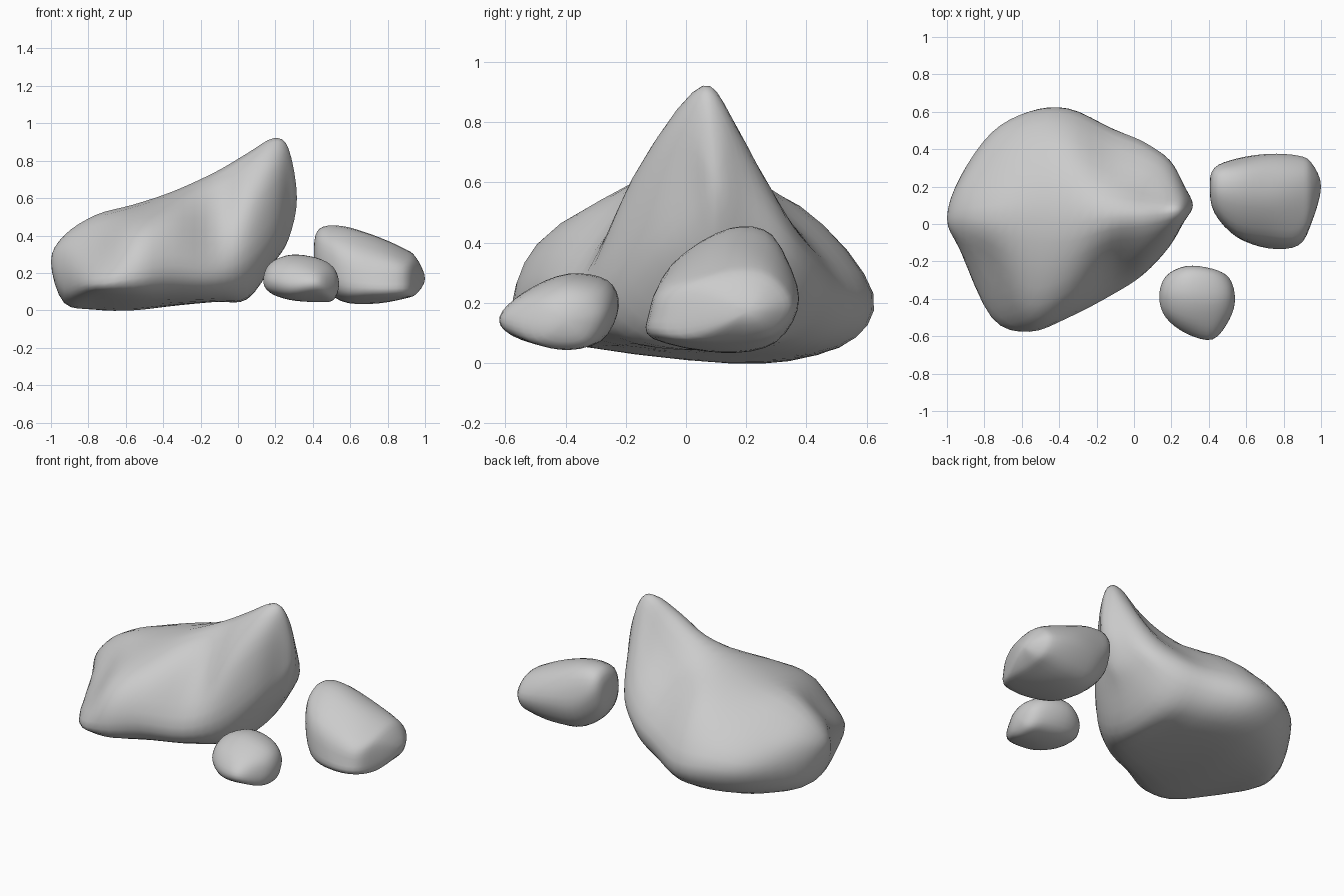
import bpy, bmesh
from mathutils import Vector


def spline(a, b, c, d, t):
    return 0.5 * (2 * b + (c - a) * t + (2 * a - 5 * b + 4 * c - d) * t * t
                  + (3 * b - a - 3 * c + d) * t ** 3)


def rock(name, start, stations, end, around=4, along=4):
    """Smooth loft through (y, z) sections along x, closed at two end points.
    Section order: front foot, front side, front shoulder, top,
    back shoulder, back side, back foot, underside."""
    n = 8
    rings = [[Vector((s[0], s[1 + 2 * i], s[2 + 2 * i])) for i in range(n)] for s in stations]
    # refine every section around its loop
    fine = []
    for r in rings:
        fine.append([spline(r[i - 1], r[i], r[(i + 1) % n], r[(i + 2) % n], k / around)
                     for i in range(n) for k in range(around)])
    m = n * around
    flip = lambda r: r[m // 2:] + r[:m // 2]
    tip0, tip1 = Vector(start), Vector(end)
    # mirrored sections beyond the tips make the ends round
    seq = [flip(fine[0]), [tip0] * m] + fine + [[tip1] * m, flip(fine[-1])]
    bm = bmesh.new()
    loops = []
    for j in range(1, len(seq) - 2):
        for k in range(along):
            if j == 1 and k == 0:
                continue
            loops.append([bm.verts.new(spline(seq[j - 1][i], seq[j][i], seq[j + 1][i],
                                              seq[j + 2][i], k / along)) for i in range(m)])
    for a, b in zip(loops, loops[1:]):
        for i in range(m):
            bm.faces.new((a[i], a[(i + 1) % m], b[(i + 1) % m], b[i]))
    for loop, tip in ((loops[0], tip0), (loops[-1], tip1)):
        v = bm.verts.new(tip)
        for i in range(m):
            bm.faces.new((loop[i], loop[(i + 1) % m], v))
    bmesh.ops.recalc_face_normals(bm, faces=bm.faces)
    for f in bm.faces:
        f.smooth = True
    me = bpy.data.meshes.new(name)
    bm.to_mesh(me)
    bm.free()
    ob = bpy.data.objects.new(name, me)
    bpy.context.collection.objects.link(ob)
    return ob


# large boulder rising to a leaning peak
rock("large_boulder", (-1.0, 0.03, 0.26), [
    (-.93, -.10, .09, -.14, .20, -.08, .34, .04, .40, .19, .34, .25, .22, .20, .09, .06, .04),
    (-.76, -.40, .09, -.49, .17, -.24, .36, .02, .51, .34, .385, .49, .22, .37, .045, .13, .005),
    (-.56, -.46, .08, -.575, .21, -.43, .43, .02, .565, .38, .46, .60, .24, .49, .05, .15, .00),
    (-.35, -.37, .08, -.50, .24, -.36, .49, .00, .635, .38, .52, .615, .23, .50, .055, .12, .025),
    (-.12, -.27, .08, -.38, .22, -.21, .50, .03, .74, .27, .55, .51, .27, .40, .085, .08, .045),
    (.05, -.17, .11, -.27, .28, -.18, .61, .04, .84, .21, .63, .44, .32, .32, .12, .06, .06),
    (.19, -.05, .29, -.12, .42, -.075, .74, .055, .92, .16, .80, .34, .42, .27, .30, .10, .25),
    (.27, .04, .45, .02, .55, .02, .75, .07, .865, .14, .78, .20, .56, .18, .44, .10, .38),
], (0.315, 0.10, 0.60))

# medium rock on the right
rock("medium_rock", (.405, .20, .30), [
    (.43, .09, .20, .06, .28, .09, .38, .18, .43, .27, .41, .30, .32, .26, .20, .18, .16),
    (.55, -.04, .09, -.07, .20, -.03, .34, .14, .445, .29, .42, .35, .24, .28, .085, .13, .05),
    (.72, -.105, .08, -.12, .17, -.06, .30, .13, .40, .30, .365, .375, .22, .30, .07, .12, .035),
    (.88, -.09, .085, -.105, .16, -.06, .255, .13, .33, .28, .315, .365, .20, .30, .09, .12, .06),
    (.95, .03, .09, .01, .16, .05, .25, .17, .285, .27, .265, .325, .19, .27, .105, .16, .09),
], (1.0, .20, .17))

# small rock in front
rock("small_rock", (.135, -.39, .16), [
    (.17, -.47, .11, -.50, .16, -.46, .22, -.38, .25, -.31, .23, -.28, .17, -.31, .11, -.38, .095),
    (.28, -.55, .085, -.585, .15, -.52, .24, -.39, .295, -.265, .275, -.225, .19, -.28, .08, -.41, .055),
    (.42, -.58, .095, -.615, .155, -.54, .225, -.40, .28, -.27, .255, -.24, .17, -.29, .07, -.42, .045),
    (.51, -.49, .075, -.51, .13, -.47, .20, -.39, .23, -.32, .21, -.29, .15, -.33, .07, -.41, .055),
], (.54, -.40, .14))
